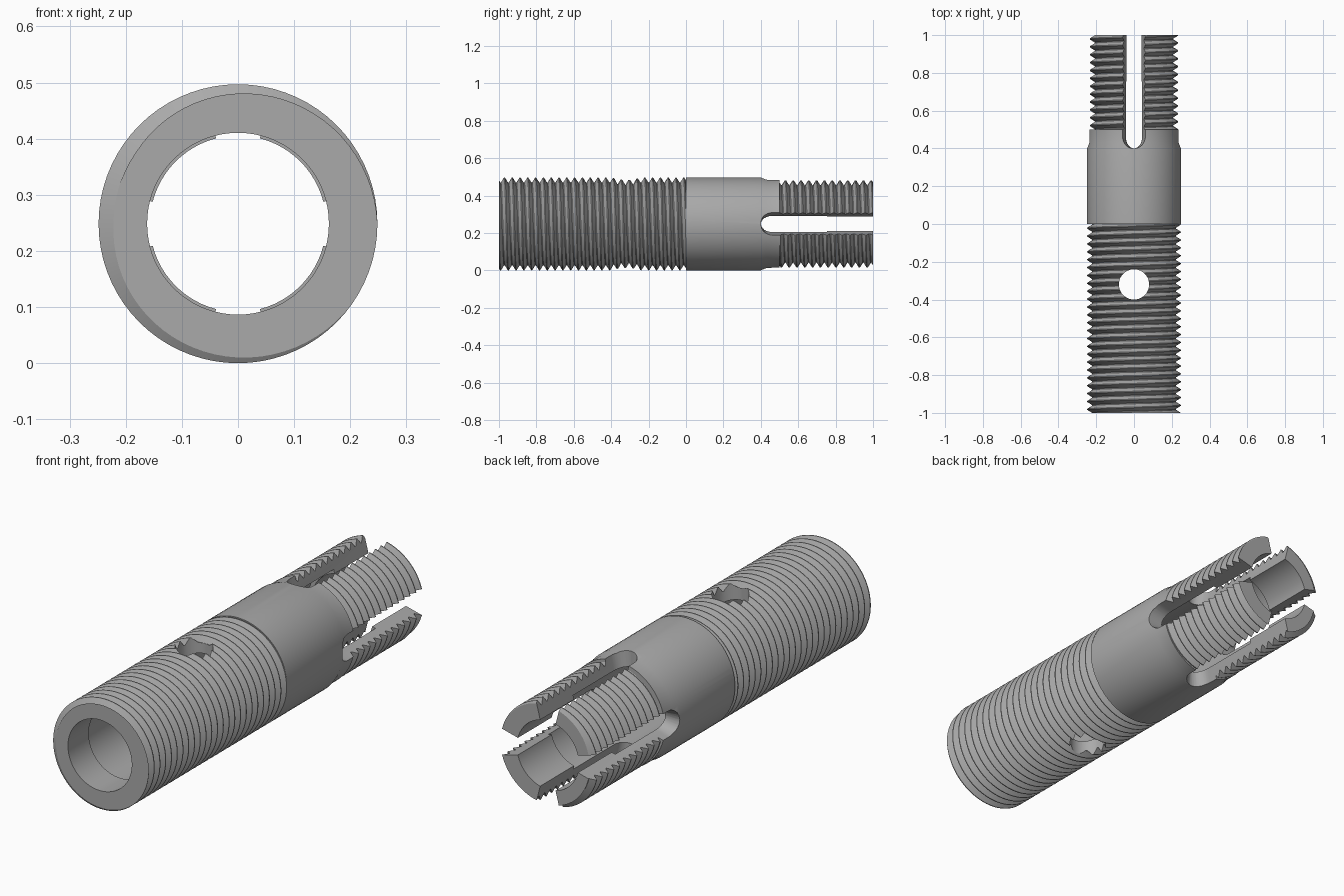
import bpy, bmesh, math
from mathutils import Matrix

if "Cube" in bpy.data.objects:
    bpy.data.objects.remove(bpy.data.objects["Cube"], do_unlink=True)

SEG = 72
R = 0.2485           # outer radius, also the height of the axis
TAU = 2 * math.pi

steel = bpy.data.materials.new("grey steel")
steel.use_nodes = True
colour = (0.40, 0.40, 0.40, 1)
steel.diffuse_color = colour
steel.node_tree.nodes["Principled BSDF"].inputs["Base Color"].default_value = colour


def to_object(bm, name):
    bmesh.ops.recalc_face_normals(bm, faces=bm.faces)
    mesh = bpy.data.meshes.new(name)
    bm.to_mesh(mesh)
    bm.free()
    obj = bpy.data.objects.new(name, mesh)
    mesh.materials.append(steel)
    bpy.context.collection.objects.link(obj)
    return obj


def turned(name, profile):
    """Closed solid of revolution about the long axis from (y, radius) pairs."""
    bm = bmesh.new()
    rings = [[bm.verts.new((r * math.cos(TAU * j / SEG), y, R + r * math.sin(TAU * j / SEG)))
              for j in range(SEG)] for y, r in profile]
    for a, b in zip(rings, rings[1:]):
        for j in range(SEG):
            k = (j + 1) % SEG
            bm.faces.new((a[j], a[k], b[k], b[j]))
    bm.faces.new(rings[0])
    bm.faces.new(rings[-1])
    return to_object(bm, name)


def thread(name, y0, y1, crest, root, pitch, start):
    """Helical V thread, trimmed flat at both ends and capped."""
    bm = bmesh.new()
    form = [(-0.05, crest), (0.05, crest), (0.45, root), (0.55, root)]
    turns = int((y1 - y0) / pitch) + 6
    rows = [(start + (t - 3 + f) * pitch, r) for t in range(turns) for f, r in form]
    grid = []
    for y, r in rows:
        grid.append([bm.verts.new((r * math.cos(TAU * j / SEG), y - pitch * j / SEG,
                                   R + r * math.sin(TAU * j / SEG))) for j in range(SEG)])
    n = len(form)
    for i in range(n, len(rows) - 1):
        for j in range(SEG):
            # the last column joins the first one a full turn earlier
            k, d = (j + 1, 0) if j < SEG - 1 else (0, n)
            bm.faces.new((grid[i][j], grid[i][k] if not d else grid[i - d][k],
                          grid[i + 1 - d][k], grid[i + 1][j]))
    for y, way in ((y0, -1), (y1, 1)):
        geom = bm.verts[:] + bm.edges[:] + bm.faces[:]
        bmesh.ops.bisect_plane(bm, geom=geom, dist=1e-6, plane_co=(0, y, 0),
                               plane_no=(0, way, 0), clear_outer=True)
    loose = [v for v in bm.verts if not v.link_faces]
    bmesh.ops.delete(bm, geom=loose, context='VERTS')
    bmesh.ops.holes_fill(bm, edges=[e for e in bm.edges if e.is_boundary], sides=0)
    return to_object(bm, name)


def combine(target, other, operation):
    mod = target.modifiers.new(operation.lower(), 'BOOLEAN')
    mod.operation, mod.solver, mod.object = operation, 'EXACT', other
    bpy.context.view_layer.objects.active = target
    bpy.ops.object.modifier_apply(modifier=mod.name)
    bpy.data.objects.remove(other, do_unlink=True)


# Outer body: plain sleeve with a threaded shank on each side
body = turned("threaded_tube_body", [(0, R), (0.40, R), (0.43, 0.242), (0.5, 0.242)])
combine(body, thread("front_thread", -1, 0.02, R, 0.222, 0.0417, -1.002), 'UNION')
combine(body, thread("rear_thread", 0.48, 1, 0.24, 0.213, 0.0417, 0.5), 'UNION')

# Stepped bore: wide chamber between a front opening and a narrower rear lip
combine(body, turned("bore_cutter", [(-1.1, 0.162), (-0.85, 0.162), (-0.85, 0.175),
                                     (0.755, 0.175), (0.755, 0.157), (1.1, 0.157)]), 'DIFFERENCE')

# Vertical cross hole through the front shank
bm = bmesh.new()
bmesh.ops.create_cone(bm, cap_ends=True, segments=48, radius1=0.08, radius2=0.08, depth=1,
                      matrix=Matrix.Translation((0, -0.32, R)))
combine(body, to_object(bm, "cross_hole_cutter"), 'DIFFERENCE')

# Four round-ended slots with radial walls split the rear into fingers
bm = bmesh.new()
outline = [(math.cos(math.pi * i / 16), 0.462 - 0.062 * math.sin(math.pi * i / 16))
           for i in range(17)] + [(-1, 1.1), (1, 1.1)]
for quarter in range(4):
    turn = Matrix.Translation((0, 0, R)) @ Matrix.Rotation(quarter * math.pi / 2, 4, 'Y')
    low, high = [[bm.verts.new(turn @ Matrix.Translation((u * 0.257 * r, y, r)).translation)
                  for u, y in outline] for r in (0.05, 0.3)]
    bm.faces.new(low)
    bm.faces.new(high)
    for i in range(len(outline)):
        k = (i + 1) % len(outline)
        bm.faces.new((low[i], low[k], high[k], high[i]))
combine(body, to_object(bm, "slot_cutter"), 'DIFFERENCE')

# Smooth round walls, crisp edges
bpy.ops.object.select_all(action='DESELECT')
body.select_set(True)
bpy.context.view_layer.objects.active = body
bpy.ops.object.shade_smooth_by_angle(angle=math.radians(25))
